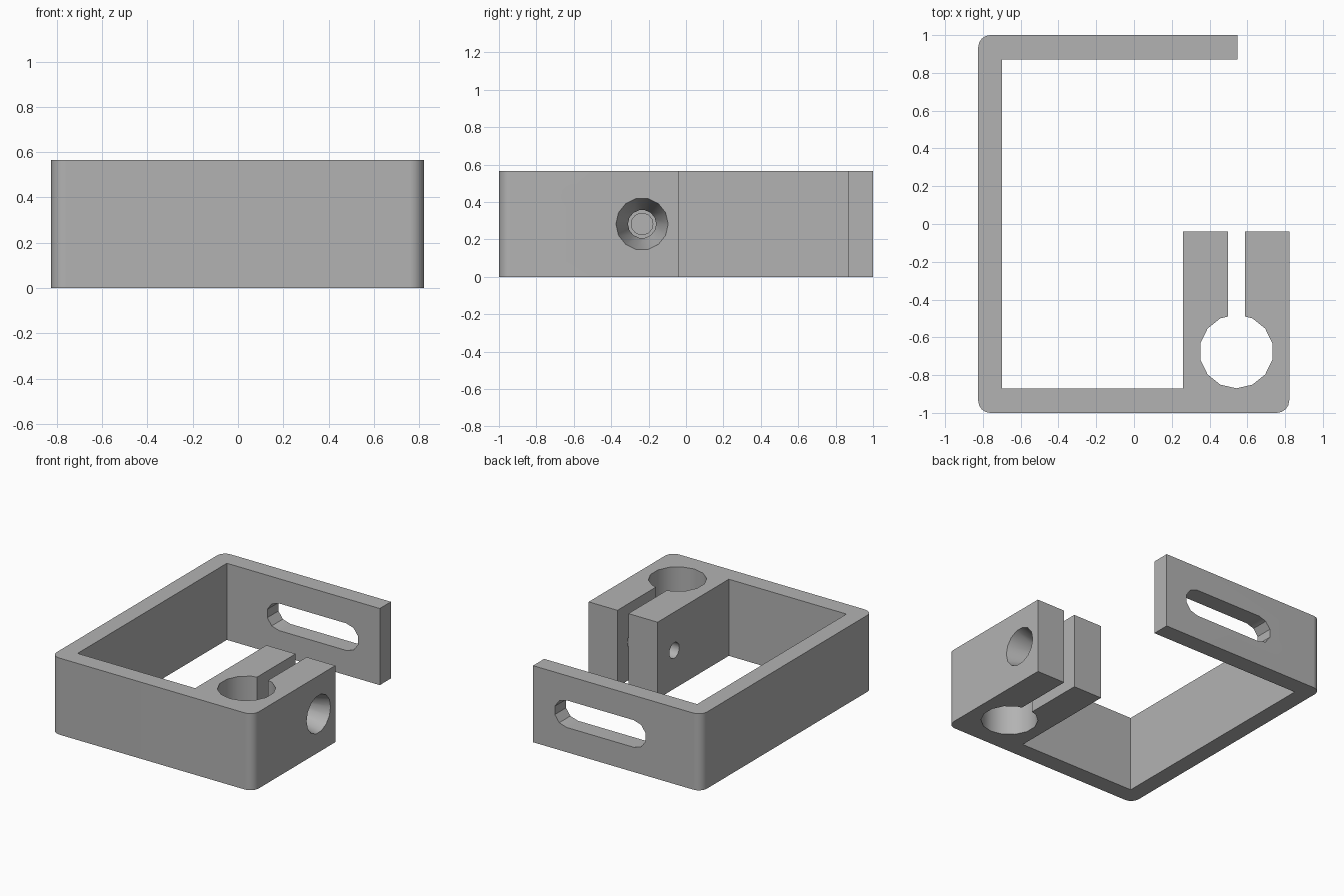
import bpy
import bmesh
from math import cos, sin, radians
from mathutils import Matrix, Vector

HEIGHT = 0.565
MID = HEIGHT / 2

cube = bpy.data.objects.get("Cube")
if cube:
    bpy.data.objects.remove(cube, do_unlink=True)

# Single plain grey material
grey = bpy.data.materials.new("plain_grey")
grey.use_nodes = True
grey.diffuse_color = (0.45, 0.45, 0.45, 1)
grey.node_tree.nodes["Principled BSDF"].inputs["Base Color"].default_value = (0.45, 0.45, 0.45, 1)


def arc(cx, cy, r, start, end, steps):
    """Points along an arc, angles in degrees."""
    angles = [radians(start + (end - start) * i / steps) for i in range(steps + 1)]
    return [(cx + r * cos(a), cy + r * sin(a)) for a in angles]


def prism(name, outline, depth):
    """Extrude a flat outline upwards into a solid."""
    bm = bmesh.new()
    face = bm.faces.new([bm.verts.new((x, y, 0)) for x, y in outline])
    top = bmesh.ops.extrude_face_region(bm, geom=[face])
    verts = [g for g in top["geom"] if isinstance(g, bmesh.types.BMVert)]
    bmesh.ops.translate(bm, verts=verts, vec=Vector((0, 0, depth)))
    return finish(name, bm)


def cone_x(name, x0, x1, r0, r1, y, z):
    """Tapered round cutter lying along x."""
    bm = bmesh.new()
    bmesh.ops.create_cone(bm, cap_ends=True, segments=14, radius1=r0, radius2=r1, depth=x1 - x0)
    bm.transform(Matrix.Translation(((x0 + x1) / 2, y, z)) @ Matrix.Rotation(radians(90), 4, "Y"))
    return finish(name, bm)


def finish(name, bm):
    bmesh.ops.recalc_face_normals(bm, faces=bm.faces)
    mesh = bpy.data.meshes.new(name)
    bm.to_mesh(mesh)
    bm.free()
    mesh.materials.append(grey)
    obj = bpy.data.objects.new(name, mesh)
    bpy.context.collection.objects.link(obj)
    return obj


# Bracket outline: C-shaped frame, split clamp and its bore
R = 0.065
left, right, jaw_end = -0.825, 0.822, -0.04
bore = [p for p in arc(0.542, -0.675, 0.195, 90, -270, 14)][1:-1]
outline = (
    arc(left + R, -1 + R, R, 180, 270, 4)
    + arc(right - R, -1 + R, R, 270, 360, 4)
    + [(right, jaw_end), (0.588, jaw_end), (0.588, -0.49)]
    + bore
    + [(0.498, -0.49), (0.498, jaw_end), (0.26, jaw_end), (0.26, -0.87)]
    + [(-0.70, -0.87), (-0.70, 0.87), (0.548, 0.87), (0.548, 1)]
    + arc(left + R, 1 - R, R, 90, 180, 4)
)
bracket = prism("clamp_bracket", outline, HEIGHT)

# Cutters: long slot in the back wall, tapered screw seat and screw hole
slot = prism("slot_cutter", arc(0.275, 0, 0.1, -90, 90, 5) + arc(-0.275, 0, 0.1, 90, 270, 5), 0.4)
slot.data.transform(Matrix.Translation((0, 1.15, MID)) @ Matrix.Rotation(radians(90), 4, "X"))
cutters = [
    slot,
    cone_x("screw_seat_cutter", 0.55, right + 0.03, 0.065, 0.148, -0.235, MID),
    cone_x("screw_hole_cutter", 0.2, 0.53, 0.058, 0.058, -0.235, MID),
]

bpy.context.view_layer.objects.active = bracket
for cutter in cutters:
    mod = bracket.modifiers.new(cutter.name, "BOOLEAN")
    mod.operation = "DIFFERENCE"
    mod.solver = "EXACT"
    mod.object = cutter
    with bpy.context.temp_override(object=bracket, active_object=bracket):
        bpy.ops.object.modifier_apply(modifier=mod.name)
    bpy.data.objects.remove(cutter, do_unlink=True)

# Smooth the bore and corners, keep the flats crisp
bpy.ops.object.select_all(action="DESELECT")
bracket.select_set(True)
bpy.ops.object.shade_smooth_by_angle(angle=radians(30))
bracket.modifiers.new("flat_faces", "WEIGHTED_NORMAL").keep_sharp = True
